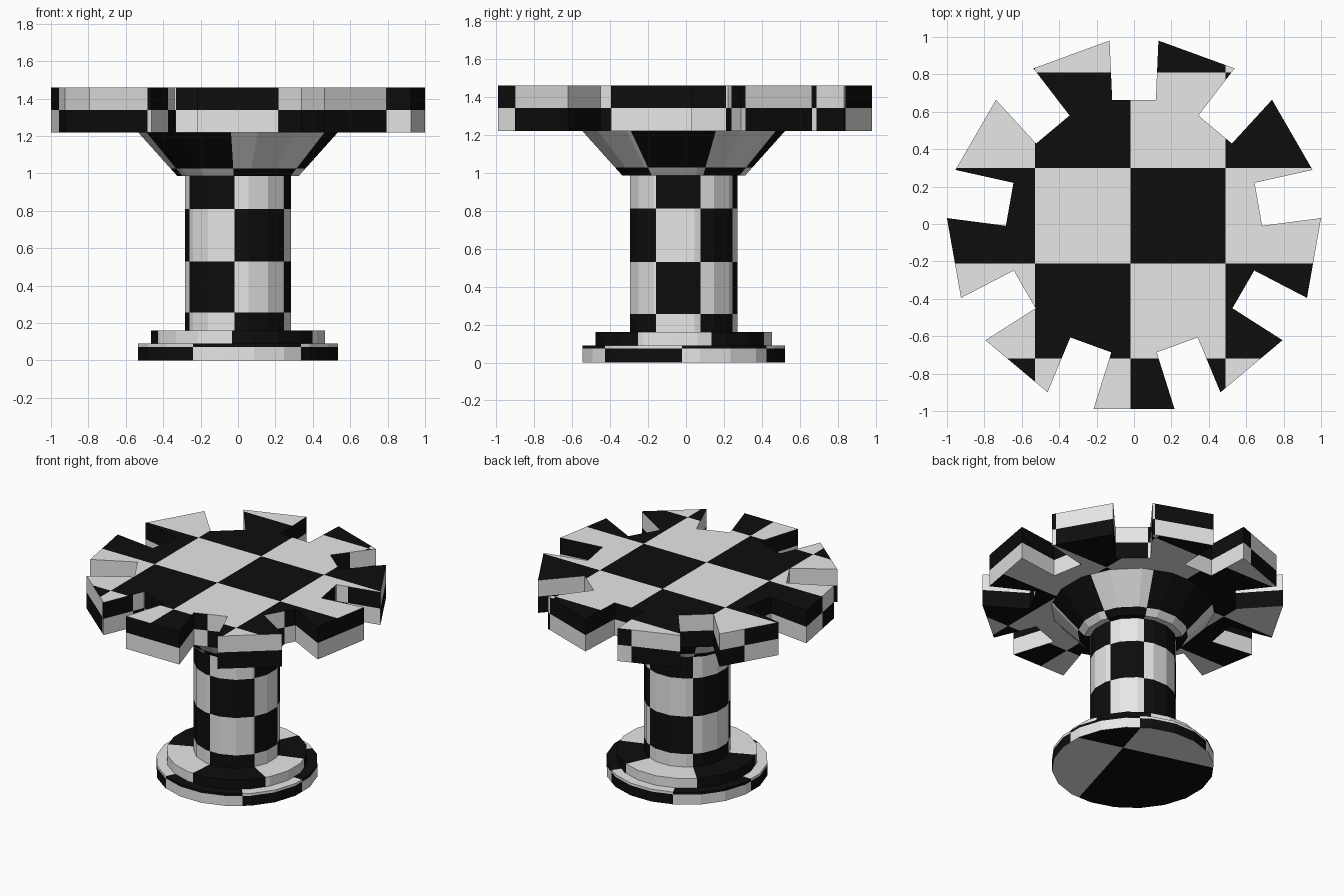
import bpy, bmesh, math
from mathutils import Vector

if "Cube" in bpy.data.objects:
    bpy.data.objects.remove(bpy.data.objects["Cube"])

CY = -0.012  # the shared axis sits slightly forward of centre


def material(name, c):
    m = bpy.data.materials.new(name)
    m.diffuse_color = (c, c, c, 1)
    m.use_nodes = True
    m.node_tree.nodes["Principled BSDF"].inputs["Base Color"].default_value = m.diffuse_color
    return m


MATS = [material("light_grey", 0.8), material("black", 0.004)]


def cut(bm, faces, point, normal):
    """Split the given faces along a plane."""
    faces = [f for f in bm.faces if faces(f)]
    geom = list({e for f in faces for e in f.edges}) + faces
    geom += list({v for f in faces for v in f.verts})
    bmesh.ops.bisect_plane(bm, geom=geom, dist=1e-5, plane_co=point, plane_no=normal)


def circle(n, r):
    return [(r * math.cos(2 * math.pi * (i + 0.5) / n),
             r * math.sin(2 * math.pi * (i + 0.5) / n)) for i in range(n)]


def build(name, low, high, z0, z1, angles, heights, grid=None, grid_sides=()):
    """Loft two outlines, then checker the walls by angle and height.
    grid = (origin x, origin y, cell, rotation) checkers the caps in grid_sides."""
    bm = bmesh.new()
    a = [bm.verts.new((x, y + CY, z0)) for x, y in low]
    b = [bm.verts.new((x, y + CY, z1)) for x, y in high]
    n = len(a)
    for i in range(n):
        j = (i + 1) % n
        bm.faces.new((a[i], a[j], b[j], b[i]))
    bm.faces.new(a[::-1])
    bm.faces.new(b)
    bm.normal_update()

    def gridded(f):
        return (f.normal.z > 0.95 and 1 in grid_sides) or (f.normal.z < -0.95 and -1 in grid_sides)

    def radial(f):
        return not gridded(f)

    def wall(f):
        return abs(f.normal.z) < 0.95

    for h in heights:
        cut(bm, wall, (0, 0, h), (0, 0, 1))
    for ang in angles:
        t = math.radians(ang)
        cut(bm, radial, (0, CY, 0), (-math.sin(t), math.cos(t), 0))
    if grid:
        ox, oy, cell, rot = grid
        u = Vector((math.cos(rot), math.sin(rot), 0))
        v = Vector((-math.sin(rot), math.cos(rot), 0))
        o = Vector((ox, oy, 0))
        for k in range(-3, 4):
            cut(bm, gridded, o + u * cell * k, u)
            cut(bm, gridded, o + v * cell * k, v)

    # alternate the two colours from cell to cell
    bm.normal_update()
    for f in bm.faces:
        c = f.calc_center_median()
        if gridded(f):
            d = Vector((c.x, c.y, 0)) - o
            k = math.floor(d.dot(u) / cell) + math.floor(d.dot(v) / cell) + 1
        else:
            ang = math.degrees(math.atan2(c.y - CY, c.x)) % 360
            k = sum(ang > x for x in angles) + sum(c.z > h for h in heights)
        f.material_index = k % 2
    me = bpy.data.meshes.new(name)
    bm.to_mesh(me)
    bm.free()
    for m in MATS:
        me.materials.append(m)
    ob = bpy.data.objects.new(name, me)
    bpy.context.collection.objects.link(ob)
    return ob


# toothed table top outline: nine flared teeth
gear = []
for k in range(9):
    for r, off in ((0.685, -10.2), (1.001, -12.5), (1.001, 12.5), (0.685, 10.2)):
        t = math.radians(270 + 40 * k + off)
        gear.append((r * math.cos(t), r * math.sin(t)))

SHAFT = (18.4, 65, 133, 203.6, 266, 329)

# round foot
build("base", circle(20, 0.54), circle(20, 0.54), 0, 0.09,
      (55, 115, 178, 243.6, 309, 359), (0.073,),
      (0.22, 0.15, 1.0, math.radians(-16)), (-1,))
# step on the foot
build("base_step", circle(20, 0.47), circle(20, 0.47), 0.09, 0.16, SHAFT, ())
# column
build("column", circle(16, 0.288), circle(16, 0.288), 0.16, 0.99, SHAFT, (0.255, 0.53, 0.81))
# flared neck under the top
build("flared_neck", circle(16, 0.33), circle(16, 0.545), 0.985, 1.22, SHAFT, (1.027,))
# toothed top
build("toothed_top", gear, gear, 1.22, 1.46,
      (19, 58.6, 103, 148, 192, 241, 288, 333), (1.34,),
      (-0.02, -0.21, 0.51, 0), (1, -1))
